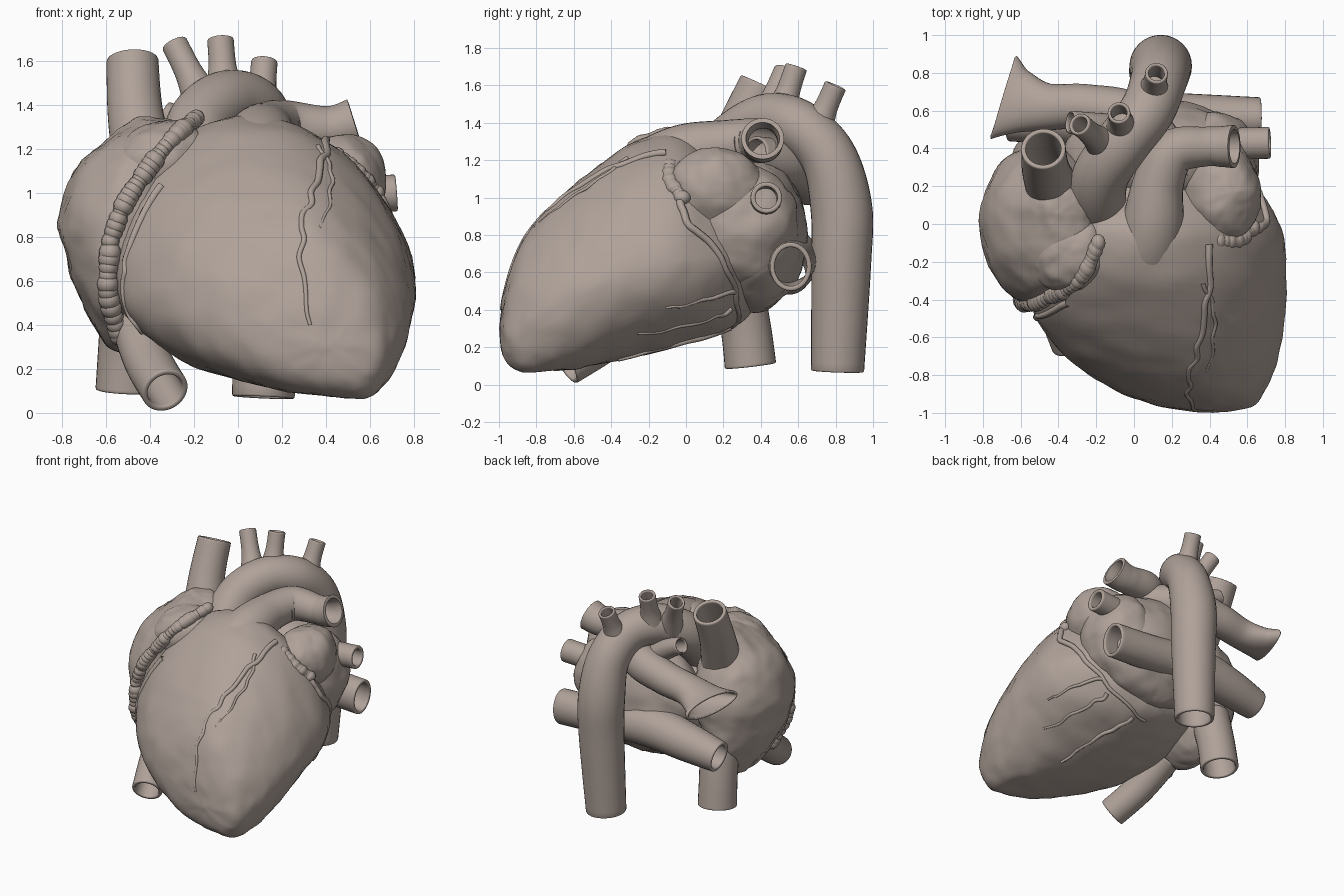
import bpy, bmesh, math, random
from mathutils import Vector, Matrix
from mathutils.bvhtree import BVHTree

random.seed(4)
if "Cube" in bpy.data.objects:
    bpy.data.objects.remove(bpy.data.objects["Cube"])

tissue = bpy.data.materials.new("tissue")
tissue.use_nodes = True
tissue.diffuse_color = (0.43, 0.36, 0.32, 1)
bsdf = tissue.node_tree.nodes["Principled BSDF"]
bsdf.inputs["Base Color"].default_value = tissue.diffuse_color
bsdf.inputs["Roughness"].default_value = 0.6

relief = bpy.data.textures.new("relief", "CLOUDS")
relief.noise_scale = 0.16


def finish(name, bm, bumps=0.0):
    mesh = bpy.data.meshes.new(name)
    bm.to_mesh(mesh)
    bm.free()
    mesh.shade_smooth()
    mesh.materials.append(tissue)
    obj = bpy.data.objects.new(name, mesh)
    bpy.context.collection.objects.link(obj)
    if bumps:
        mod = obj.modifiers.new("relief", "DISPLACE")
        mod.texture = relief
        mod.texture_coords = "LOCAL"
        mod.strength = bumps
    return obj


def spline(rows, steps):
    """Smoothly interpolate rows of numbers."""
    out, last = [], len(rows) - 1
    for i in range(last):
        quad = (rows[max(i - 1, 0)], rows[i], rows[i + 1], rows[min(i + 2, last)])
        for s in range(steps):
            t = s / steps
            out.append([0.5 * (2 * b + (c - a) * t + (2 * a - 5 * b + 4 * c - d) * t ** 2
                               + (3 * b - a - 3 * c + d) * t ** 3) for a, b, c, d in zip(*quad)])
    out.append(list(rows[-1]))
    return out


def skin(bm, rings):
    loops = [[bm.verts.new(p) for p in ring] for ring in rings]
    n = len(loops[0])
    for a, b in zip(loops, loops[1:]):
        for j in range(n):
            k = (j + 1) % n
            bm.faces.new((a[j], a[k], b[k], b[j]))


def loft(name, rows, place, bumps, slope=1.0):
    """Each row: position, then left, right, top and bottom extremes of an oval section.
    A slope above 1 makes the upper right quarter fall away faster."""
    rings = []
    for d, lu, lv, ru, rv, tu, tv, bu, bv in spline(rows, 7):
        ring = []
        for j in range(64):
            c, s = math.cos(math.tau * j / 64), math.sin(math.tau * j / 64)
            mid_u, end_v = (tu, tv) if s >= 0 else (bu, bv)
            end_u, mid_v = (ru, rv) if c >= 0 else (lu, lv)
            rise = abs(s) ** (slope if s > 0 and c > 0 else 1)
            ring.append(place(d, mid_u + abs(c) * (end_u - mid_u), mid_v + rise * (end_v - mid_v)))
        rings.append(ring)
    bm = bmesh.new()
    skin(bm, rings)
    bmesh.ops.remove_doubles(bm, verts=bm.verts, dist=0.0005)
    bmesh.ops.recalc_face_normals(bm, faces=bm.faces)
    return finish(name, bm, bumps)


def vessel(name, path, wall=0.025, sides=32):
    """Sweep a tube along (x, y, z, radius, optional sideways stretch)."""
    rows = spline([tuple(p) + (1,) * (5 - len(p)) for p in path], 8)
    pts = [Vector(r[:3]) for r in rows]
    normal, rings = None, []
    for i, row in enumerate(rows):
        tangent = (pts[min(i + 1, len(pts) - 1)] - pts[max(i - 1, 0)]).normalized()
        if normal is None:
            normal = Vector((0, 0, 1)) if abs(tangent.z) < 0.8 else Vector((0, 1, 0))
        normal = (normal - tangent * normal.dot(tangent)).normalized()
        side = tangent.cross(normal)
        rings.append([pts[i] + row[3] * (normal * math.cos(a) + side * math.sin(a) * row[4])
                      for a in (math.tau * j / sides for j in range(sides))])
    bm = bmesh.new()
    skin(bm, rings)
    obj = finish(name, bm)
    if wall:
        shell = obj.modifiers.new("wall", "SOLIDIFY")
        shell.thickness, shell.offset = wall, -1
        lip = obj.modifiers.new("lip", "BEVEL")
        lip.width, lip.segments = 0.008, 2
        lip.limit_method, lip.angle_limit = "ANGLE", math.radians(50)
    return obj


def blob(name, centre, radii, tilt=0.0, bumps=0.04):
    bm = bmesh.new()
    m = Matrix.Translation(centre) @ Matrix.Rotation(tilt, 4, "Y") @ Matrix.Diagonal((*radii, 1))
    bmesh.ops.create_uvsphere(bm, u_segments=64, v_segments=40, radius=1, matrix=m)
    return finish(name, bm, bumps)


def crest(name, path, size):
    """A scalloped edge made of overlapping lobes."""
    bm = bmesh.new()
    for p in spline(path, 6):
        r = size * random.uniform(0.85, 1.15)
        m = Matrix.Translation(p) @ Matrix.Diagonal((r, r * 1.2, r, 1))
        bmesh.ops.create_uvsphere(bm, u_segments=16, v_segments=10, radius=1, matrix=m)
    return finish(name, bm)


# Ventricles, sectioned from the apex to the back
ventricles = loft("ventricles", [
    (-1, .42, .3, .42, .3, .42, .3, .42, .3),
    (-.97, .15, .35, .62, .28, .4, .5, .48, .14),
    (-.88, -.1, .42, .7, .32, .34, .75, .55, .07),
    (-.72, -.34, .5, .76, .4, .26, .95, .54, .07),
    (-.5, -.52, .57, .8, .5, .17, 1.15, .4, .1),
    (-.25, -.57, .64, .81, .6, .07, 1.31, .22, .15),
    (-.02, -.54, .68, .78, .64, .05, 1.34, .15, .21),
    (.18, -.48, .7, .66, .66, .08, 1.15, .15, .28),
    (.34, -.3, .68, .46, .7, .1, .92, .12, .38),
    (.42, .1, .65, .1, .65, .1, .65, .1, .65),
], lambda d, u, v: (u, d, v), 0.025, 1.35)

# Right atrium, sectioned from bottom to top
loft("right_atrium", [
    (.27, -.53, .05, -.53, .05, -.53, .05, -.53, .05),
    (.32, -.61, .1, -.4, .1, -.53, .22, -.52, -.15),
    (.5, -.71, .05, -.3, .05, -.52, .36, -.55, -.35),
    (.7, -.78, .02, -.25, .05, -.5, .41, -.55, -.41),
    (.9, -.81, .02, -.2, .05, -.48, .42, -.54, -.41),
    (1.1, -.74, .03, -.2, .06, -.48, .34, -.45, -.36),
    (1.24, -.6, .05, -.22, .06, -.46, .25, -.38, -.25),
    (1.32, -.48, .08, -.28, .06, -.42, .19, -.36, -.08),
    (1.34, -.4, .06, -.4, .06, -.4, .06, -.4, .06),
], lambda d, u, v: (u, v, d), 0.04)

# Auricles and left atrium
blob("right_auricle", (-.37, -.14, 1.13), (.25, .22, .18), -.6)
blob("left_atrium", (.13, .35, .8), (.5, .3, .41))
blob("left_atrium_side", (.42, .3, .85), (.24, .3, .33))
blob("left_auricle", (.46, .16, 1.03), (.21, .27, .24), .3)
crest("right_auricle_edge", [(-.19, -.1, 1.34), (-.25, -.23, 1.29), (-.33, -.32, 1.21),
                             (-.43, -.37, 1.08), (-.52, -.41, .94), (-.58, -.41, .78)], 0.042)
crest("right_groove_fat", [(-.58, -.41, .75), (-.59, -.39, .55), (-.54, -.28, .35)], 0.045)
crest("left_auricle_edge", [(.31, -.03, 1.23), (.38, -.08, 1.2), (.48, -.09, 1.15),
                            (.56, -.08, 1.08), (.63, -.02, 1)], 0.035)

# Aorta with its arch and three branches
vessel("aorta", [(-.15, -.02, .9, .14), (-.19, .1, 1.14, .15), (-.175, .26, 1.31, .15),
                 (-.06, .43, 1.41, .145), (.07, .6, 1.38, .145), (.13, .76, 1.22, .15),
                 (.14, .83, .95, .165), (.14, .83, .65, .16), (.115, .81, .07, .142)])
for label, base, tip in (("right", (-.15, .41, 1.4), (-.29, .53, 1.68)),
                         ("middle", (-.06, .5, 1.43), (-.08, .59, 1.7)),
                         ("left", (.1, .69, 1.35), (.12, .8, 1.6))):
    halfway = Vector(base).lerp(Vector(tip), 0.5)
    vessel("arch_branch_" + label, [(*base, .1), (*halfway, .065), (*tip, .06)], 0.018)

# Pulmonary trunk and arteries
vessel("pulmonary_trunk", [(.05, -.32, 1.0, .16), (.07, -.16, 1.14, .18), (.1, 0, 1.23, .165),
                           (.13, .22, 1.28, .135), (.21, .38, 1.3, .122), (.38, .41, 1.29, .105),
                           (.46, .41, 1.295, .108), (.53, .41, 1.315, .115)])
vessel("right_pulmonary_artery", [(.2, .36, 1.22, .11), (0, .56, 1.17, .13), (-.25, .62, 1.12, .12),
                                  (-.46, .62, 1.08, .105, 1.2), (-.6, .645, 1.05, .09, 1.9),
                                  (-.69, .67, 1.04, .08, 2.9)], 0.018)
vessel("right_artery_branch", [(-.08, .5, 1.2, .08), (-.22, .52, 1.3, .07), (-.34, .54, 1.36, .06)], 0.015)

# Veins
vessel("upper_vena_cava", [(-.41, .14, 1.05, .15), (-.465, .28, 1.35, .127), (-.48, .4, 1.605, .118)])
vessel("lower_vena_cava", [(-.48, .27, .55, .14), (-.5, .32, .3, .135), (-.51, .345, .1, .138)])
vessel("front_lower_vessel", [(-.46, -.2, .42, .12), (-.41, -.42, .24, .11), (-.33, -.64, .1, .108)])
vessel("left_upper_vein", [(.25, .38, .92, .14), (.5, .42, .98, .09), (.72, .43, 1, .084)])
vessel("lower_pulmonary_veins", [(.67, .56, .63, .13, .85), (.3, .56, .65, .13), (-.1, .56, .68, .15),
                                 (-.4, .56, .64, .138), (-.67, .55, .59, .112)])

# Surface vessels snapped onto the ventricles
surface = BVHTree.FromPolygons([v.co for v in ventricles.data.vertices],
                               [p.vertices[:] for p in ventricles.data.polygons])


def surface_vessel(name, path, radius):
    wander = [Vector(p) + 0.012 * Vector([random.uniform(-1, 1) for _ in p]) for p in spline(path, 4)]
    snapped = [surface.find_nearest(p)[0] for p in wander]
    ends = len(snapped)
    vessel(name, [(*p, radius * (1 - 0.6 * i / ends)) for i, p in enumerate(snapped)], 0, 10)


surface_vessel("front_descending_vessel", [(.37, -.1, 1.2), (.36, -.4, 1.1), (.31, -.65, .9),
                                           (.29, -.85, .7), (.33, -1, .4)], 0.02)
surface_vessel("front_side_branch", [(.36, -.3, 1.2), (.4, -.5, 1), (.36, -.75, .8)], 0.013)
surface_vessel("right_groove_vessel", [(-.38, -.45, 1.05), (-.5, -.5, .8), (-.52, -.5, .6),
                                       (-.45, -.45, .35)], 0.02)
surface_vessel("left_groove_vessel", [(.6, -.05, 1.05), (.72, .02, .88), (.62, .22, .62),
                                      (.45, .3, .4), (.1, .25, .3)], 0.024)
surface_vessel("back_descending_vessel", [(.2, .25, .28), (.3, 0, .2), (.38, -.35, .1)], 0.02)
surface_vessel("back_side_branch", [(.45, .25, .4), (.55, .05, .3), (.65, -.25, .22)], 0.016)
surface_vessel("back_short_branch", [(.52, .25, .5), (.64, .08, .45), (.72, -.1, .4)], 0.014)
